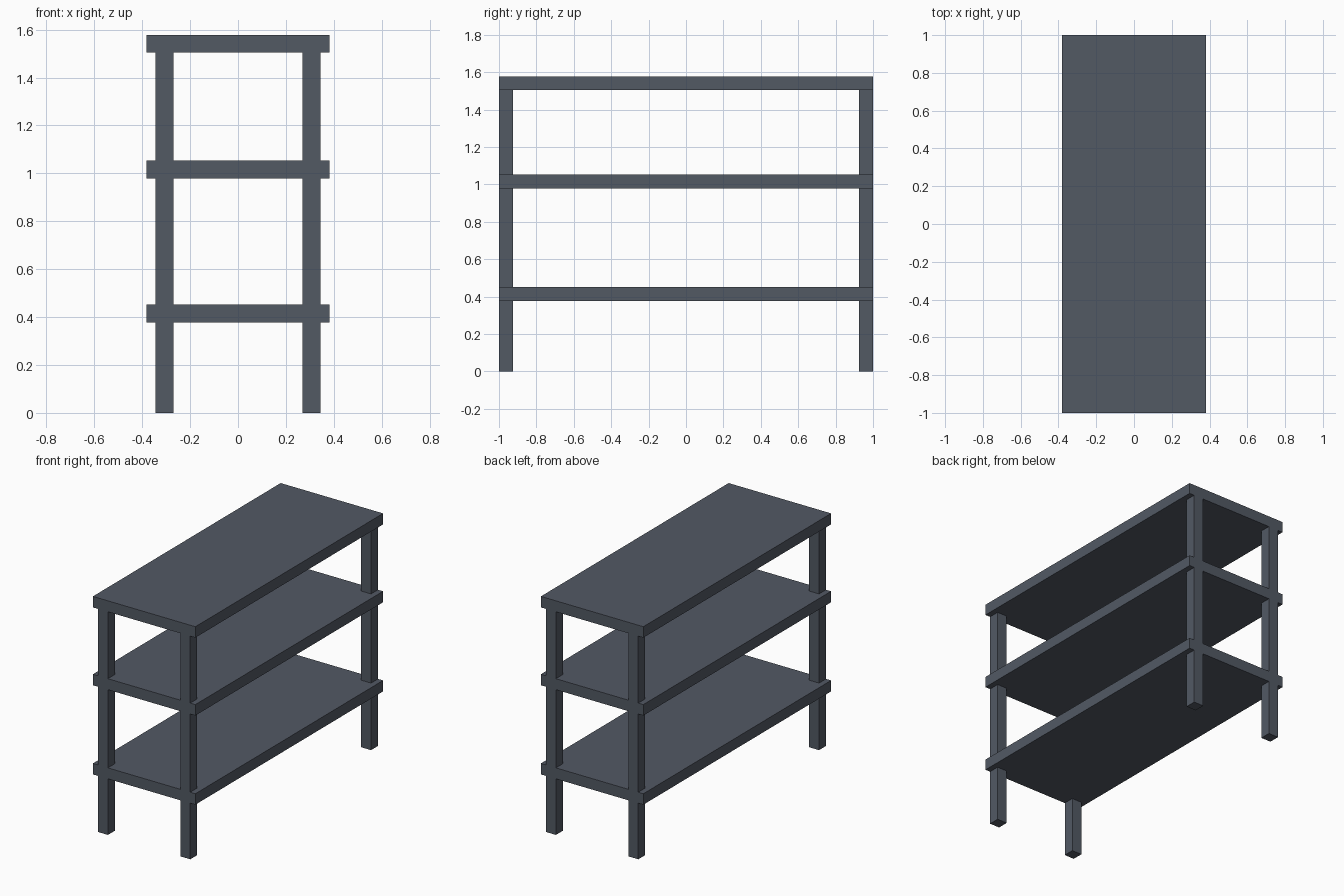
import bpy

if "Cube" in bpy.data.objects:
    bpy.data.objects.remove(bpy.data.objects["Cube"])

slate = bpy.data.materials.new("slate_grey")
slate.diffuse_color = (0.085, 0.1, 0.127, 1)
slate.use_nodes = True
slate.node_tree.nodes["Principled BSDF"].inputs["Base Color"].default_value = slate.diffuse_color


def box(name, x, y, z):
    """Box spanning the (min, max) ranges x, y, z."""
    bpy.ops.mesh.primitive_cube_add(size=1)
    ob = bpy.context.object
    ob.name = name
    for v in ob.data.vertices:
        v.co = [r[0] + (c + 0.5) * (r[1] - r[0]) for c, r in zip(v.co, (x, y, z))]
    ob.data.materials.append(slate)
    return ob


# Three full-length boards
for name, top in (("lower_shelf", 0.452), ("middle_shelf", 1.053), ("top_board", 1.578)):
    box(name, (-0.382, 0.382), (-1, 1), (top - 0.074, top))

# Four square legs, flush with the board ends and set in from the sides
for side, sx in (("left", -1), ("right", 1)):
    for end, sy in (("front", -1), ("back", 1)):
        box(f"{end}_{side}_leg", sorted((sx * 0.27, sx * 0.344)),
            sorted((sy * 0.926, sy)), (0, 1.504))
